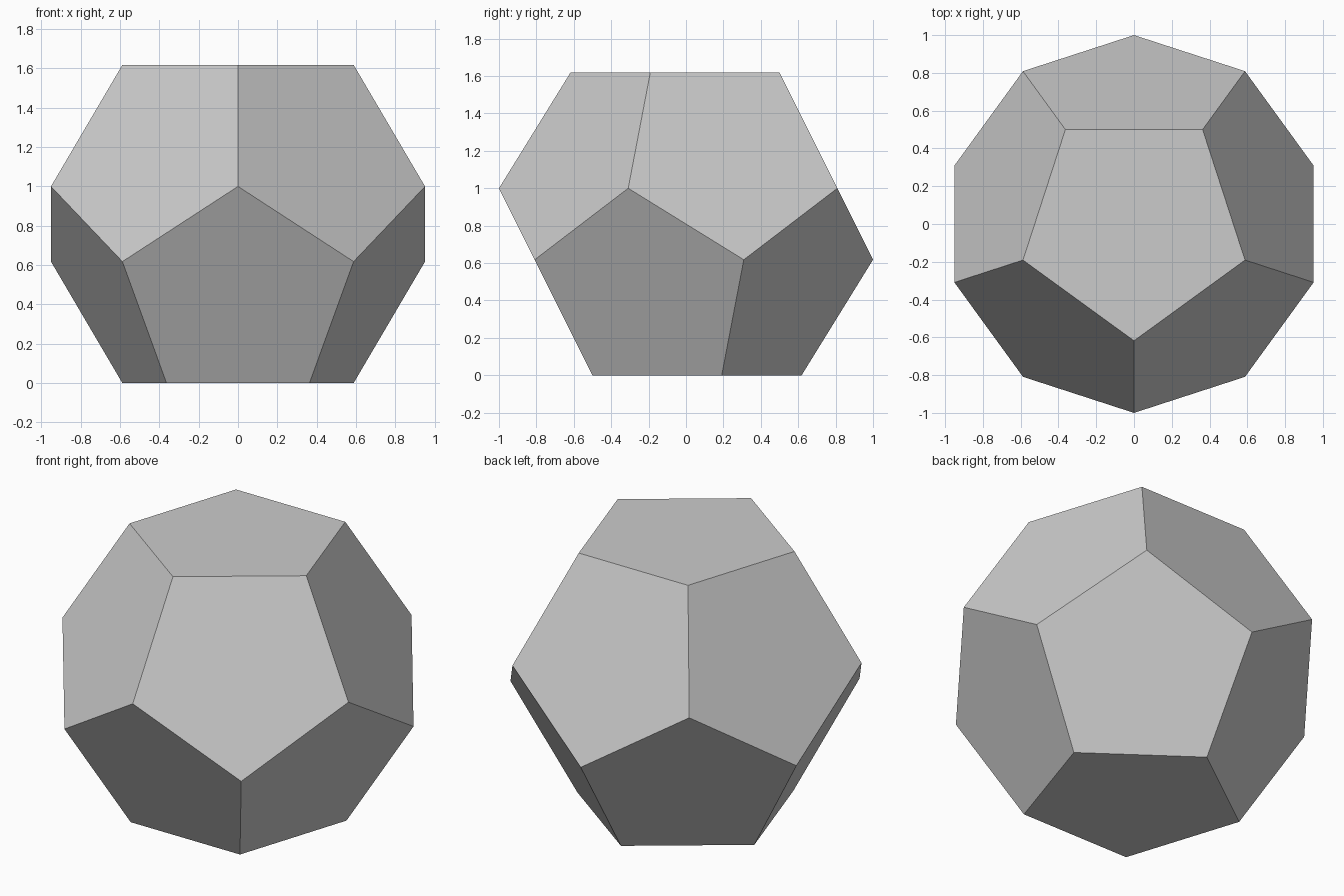
import bpy
import bmesh
from math import sqrt, pi, cos, sin

cube = bpy.data.objects.get("Cube")
if cube:
    bpy.data.objects.remove(cube, do_unlink=True)

PHI = (1 + sqrt(5)) / 2
SMALL = 1 / PHI  # radius of the flat top and bottom pentagons


def make_material(name, colour):
    mat = bpy.data.materials.new(name)
    mat.use_nodes = True
    mat.diffuse_color = colour
    mat.node_tree.nodes["Principled BSDF"].inputs["Base Color"].default_value = colour
    return mat


def ring(bm, radius, z, turn):
    """Five vertices around the z axis, starting from the front."""
    angles = [-pi / 2 + turn + 2 * pi * k / 5 for k in range(5)]
    return [bm.verts.new((radius * cos(a), radius * sin(a), z)) for a in angles]


# Regular dodecahedron resting on one face: four stacked rings
bm = bmesh.new()
top = ring(bm, SMALL, PHI, 0)
upper = ring(bm, 1, 1, 0)
lower = ring(bm, 1, SMALL, pi / 5)
bottom = ring(bm, SMALL, 0, pi / 5)

# Caps, then the upper and lower belts of pentagons
bm.faces.new(top)
bm.faces.new(bottom[::-1])
for k in range(5):
    n = (k + 1) % 5
    bm.faces.new((top[k], upper[k], lower[k], upper[n], top[n]))
    bm.faces.new((upper[n], lower[k], bottom[k], bottom[n], lower[n]))
bmesh.ops.recalc_face_normals(bm, faces=bm.faces)

mesh = bpy.data.meshes.new("dodecahedron")
bm.to_mesh(mesh)
bm.free()
mesh.materials.append(make_material("light grey", (0.6, 0.6, 0.6, 1)))
solid = bpy.data.objects.new("dodecahedron", mesh)
bpy.context.collection.objects.link(solid)
